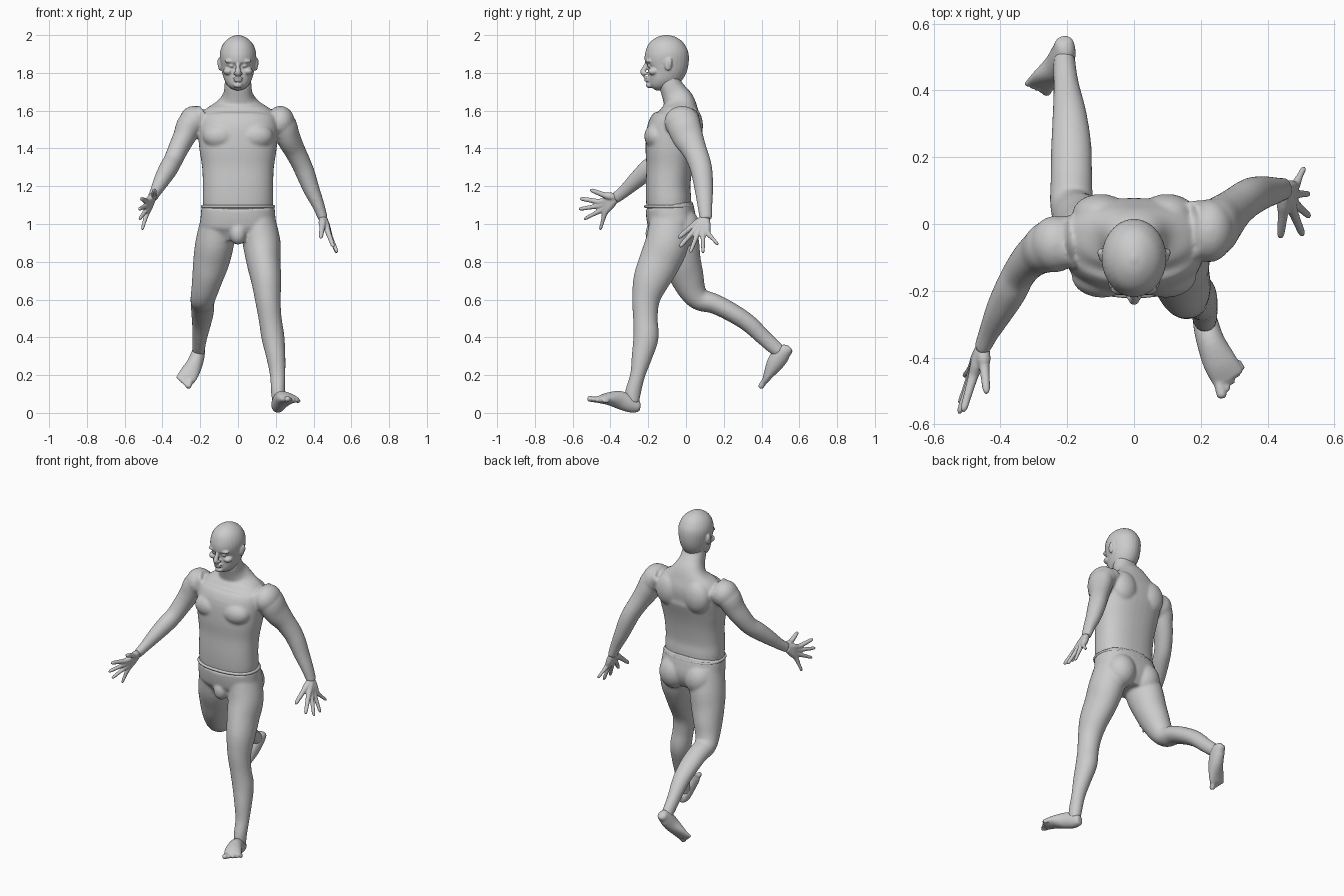
import bpy, bmesh
from mathutils import Vector, Matrix
from math import cos, sin, pi


def tube(bm, rings, side=(1, 0, 0), n=28, power=1.0, sub=4):
    """Smooth loft through rings (x, y, z, half width, half depth)."""
    p = [Vector(r) for r in rings]
    p = [2 * p[0] - p[1]] + p + [2 * p[-1] - p[-2]]
    pts = []
    for i in range(1, len(p) - 2):
        a, b, c, d = p[i - 1:i + 3]
        for k in range(sub):
            t = k / sub
            pts.append(0.5 * (2 * b + (c - a) * t + (2 * a - 5 * b + 4 * c - d) * t ** 2
                              + (3 * b - a - 3 * c + d) * t ** 3))
    pts.append(p[-2])
    loops = []
    for i, q in enumerate(pts):
        lo, hi = pts[max(i - 1, 0)], pts[min(i + 1, len(pts) - 1)]
        t = (Vector(hi[:3]) - Vector(lo[:3])).normalized()
        s = Vector(side)
        s = (s - t * s.dot(t)).normalized()
        u = t.cross(s)
        ring = []
        for k in range(n):
            ca, sa = cos(2 * pi * k / n), sin(2 * pi * k / n)
            ex = abs(ca) ** power * (1 if ca >= 0 else -1)
            ey = abs(sa) ** power * (1 if sa >= 0 else -1)
            ring.append(bm.verts.new(Vector(q[:3]) + s * ex * q[3] + u * ey * q[4]))
        loops.append(ring)
    for r0, r1 in zip(loops, loops[1:]):
        for k in range(n):
            bm.faces.new((r0[k], r0[(k + 1) % n], r1[(k + 1) % n], r1[k]))
    bm.faces.new(loops[0][::-1])
    bm.faces.new(loops[-1])


def ball(bm, c, r):
    m = Matrix.Translation(c) @ Matrix.Diagonal((*r, 1))
    bmesh.ops.create_uvsphere(bm, u_segments=24, v_segments=16, radius=1, matrix=m)


def pair(bm, c, r):
    for s in (-1, 1):
        ball(bm, (s * c[0], c[1], c[2]), r)


def finish(name, bm, voxel, smooth):
    """Fuse the overlapping volumes into one skin."""
    bmesh.ops.recalc_face_normals(bm, faces=bm.faces)
    me = bpy.data.meshes.new(name)
    bm.to_mesh(me)
    bm.free()
    for f in me.polygons:
        f.use_smooth = True
    ob = bpy.data.objects.new(name, me)
    bpy.context.collection.objects.link(ob)
    if voxel:
        rm = ob.modifiers.new("fuse", 'REMESH')
        rm.mode, rm.voxel_size, rm.use_smooth_shade = 'VOXEL', voxel, True
        sm = ob.modifiers.new("soften", 'SMOOTH')
        sm.factor, sm.iterations = 0.5, smooth
    return ob


# head with face features
bm = bmesh.new()
tube(bm, [(0, -.175, 1.718, .022, .02), (0, -.165, 1.732, .046, .04), (0, -.143, 1.76, .068, .07),
          (0, -.115, 1.8, .083, .1), (0, -.103, 1.84, .091, .114), (0, -.102, 1.89, .097, .117),
          (0, -.103, 1.93, .09, .107), (0, -.103, 1.965, .07, .085), (0, -.103, 1.99, .038, .048),
          (0, -.103, 2.001, .006, .008)])
tube(bm, [(0, -.2, 1.855, .01, .014), (0, -.218, 1.825, .012, .014), (0, -.229, 1.803, .016, .014),
          (0, -.218, 1.79, .014, .012)], sub=3)
pair(bm, (.014, -.214, 1.797), (.011, .013, .009))        # nostrils
pair(bm, (.038, -.195, 1.862), (.033, .018, .011))        # brows
pair(bm, (.034, -.191, 1.838), (.015, .015, .011))        # eyes
pair(bm, (.052, -.172, 1.808), (.026, .03, .02))          # cheekbones
ball(bm, (0, -.208, 1.773), (.028, .016, .007))           # lips
ball(bm, (0, -.206, 1.76), (.024, .015, .007))
ball(bm, (0, -.192, 1.735), (.024, .02, .016))            # chin
pair(bm, (.095, -.094, 1.845), (.011, .02, .034))         # ears
pair(bm, (.1, -.086, 1.855), (.01, .013, .024))
finish("head", bm, .005, 3)

# torso, neck and arms
bm = bmesh.new()
tube(bm, [(0, -.09, 1.075, .183, .117), (0, -.092, 1.13, .187, .12), (0, -.095, 1.2, .186, .118),
          (0, -.088, 1.3, .19, .122), (0, -.08, 1.4, .205, .135), (0, -.062, 1.5, .212, .143),
          (0, -.04, 1.56, .205, .122), (0, -.035, 1.61, .17, .098), (0, -.04, 1.65, .105, .083),
          (0, -.06, 1.69, .077, .07), (0, -.083, 1.74, .071, .06), (0, -.09, 1.8, .066, .058)],
     n=40, power=.85)
pair(bm, (.095, -.155, 1.465), (.092, .066, .07))         # chest muscles
pair(bm, (.1, .03, 1.52), (.085, .06, .1))                # shoulder blades
ball(bm, (-.235, -.06, 1.545), (.075, .085, .08))         # shoulders
ball(bm, (.225, -.02, 1.54), (.075, .095, .085))
tube(bm, [(-.18, -.05, 1.57, .06, .08), (-.25, -.065, 1.53, .07, .08), (-.285, -.085, 1.46, .06, .068),
          (-.315, -.11, 1.4, .054, .06), (-.345, -.15, 1.335, .05, .053), (-.37, -.2, 1.29, .05, .052),
          (-.402, -.26, 1.235, .043, .045), (-.434, -.325, 1.175, .031, .034),
          (-.456, -.375, 1.135, .024, .03)])
tube(bm, [(.17, -.02, 1.57, .06, .09), (.235, -.015, 1.53, .07, .09), (.265, .01, 1.46, .064, .083),
          (.3, .045, 1.39, .056, .066), (.335, .073, 1.32, .052, .06), (.36, .086, 1.26, .05, .056),
          (.39, .095, 1.18, .043, .049), (.425, .1, 1.1, .033, .04), (.452, .105, 1.025, .025, .033)])
finish("upper_body", bm, .008, 6)

# pelvis and legs
bm = bmesh.new()
tube(bm, [(0, -.09, 1.1, .192, .126), (0, -.08, 1.04, .198, .13), (0, -.07, .98, .195, .125),
          (0, -.07, .91, .13, .09)], n=40, power=.85)
pair(bm, (.09, -.015, .98), (.092, .09, .105))            # buttocks
ball(bm, (0, -.17, .95), (.045, .045, .06))
tube(bm, [(.1, -.08, 1.03, .095, .11), (.125, -.1, .9, .1, .115), (.135, -.14, .8, .09, .11),
          (.15, -.185, .7, .08, .096), (.158, -.212, .6, .068, .074), (.17, -.215, .5, .061, .065),
          (.185, -.212, .4, .061, .067), (.2, -.233, .3, .051, .055), (.21, -.256, .2, .041, .04),
          (.212, -.28, .11, .037, .042), (.215, -.285, .05, .033, .036)])
tube(bm, [(-.1, -.07, 1.03, .095, .11), (-.123, -.045, .9, .102, .115), (-.142, -.02, .8, .096, .1),
          (-.16, .005, .72, .083, .09), (-.177, .035, .645, .071, .072), (-.187, .075, .6, .065, .06),
          (-.187, .15, .578, .062, .053), (-.188, .24, .533, .06, .05), (-.193, .33, .475, .051, .047),
          (-.202, .41, .4, .039, .042), (-.207, .46, .355, .035, .04), (-.209, .5, .32, .032, .036)])
finish("lower_body", bm, .008, 6)

# waistband rim
bm = bmesh.new()
tube(bm, [(0, -.09, 1.086, .194, .129), (0, -.09, 1.093, .197, .132), (0, -.09, 1.1, .194, .129)],
     n=48, power=.85, sub=3)
finish("waistband", bm, 0, 0)


def foot(name, rings, side, big0, big1, small0, small1):
    """Sole lofted from the heel, with five toes fanned from big to small."""
    bm = bmesh.new()
    tube(bm, rings, side)
    for i in range(5):
        t = i / 4
        a, b = Vector(big0).lerp(Vector(small0), t), Vector(big1).lerp(Vector(small1), t)
        r = .016 if i == 0 else .0115 - .0005 * i
        tube(bm, [(*a, r, r), (*a.lerp(b, .6), r, r), (*a.lerp(b, .9), r * .9, r * .9),
                  (*b, r * .4, r * .4)], side, n=14)
    finish(name, bm, .005, 3)


foot("front_foot", [(.206, -.243, .032, .018, .018), (.208, -.255, .034, .029, .032),
                    (.213, -.29, .045, .037, .044), (.229, -.35, .068, .042, .048),
                    (.255, -.41, .075, .05, .034), (.28, -.455, .071, .05, .02),
                    (.288, -.468, .07, .045, .014)], (.97, .25, 0),
     (.25, -.455, .068), (.265, -.522, .076), (.31, -.41, .062), (.326, -.437, .062))
foot("back_foot", [(-.208, .553, .345, .016, .016), (-.208, .543, .337, .028, .028),
                   (-.211, .51, .315, .036, .046), (-.228, .472, .262, .042, .045),
                   (-.257, .44, .21, .05, .028), (-.276, .423, .18, .048, .018),
                   (-.281, .418, .172, .042, .013)], (.93, -.1, -.35),
     (-.25, .42, .175), (-.266, .392, .132), (-.305, .435, .21), (-.322, .415, .182))


def hand(name, wrist, knuckles, tips, thumb, side):
    """Palm bones and fingers radiating from the wrist."""
    bm = bmesh.new()
    w = Vector(wrist)
    k0, k1 = map(Vector, knuckles)
    for i, tip in enumerate(tips):
        k, e = k0.lerp(k1, i / 3), Vector(tip)
        s = w.lerp(k, .12)
        r = .0125 - .0008 * i
        tube(bm, [(*s, .021, .021), (*w.lerp(k, .6), .02, .02), (*k, .0155, .0155),
                  (*k.lerp(e, .5), r, r), (*k.lerp(e, .88), r * .85, r * .85),
                  (*e, r * .4, r * .4)], side, n=14)
    k, e = map(Vector, thumb)
    tube(bm, [(*w, .02, .02), (*w.lerp(k, .6), .021, .021), (*k, .0155, .0155),
              (*k.lerp(e, .8), .0115, .0115), (*e, .005, .005)], side, n=14)
    finish(name, bm, .0045, 3)


hand("raised_hand", (-.453, -.368, 1.14), [(-.482, -.458, 1.118), (-.482, -.428, 1.06)],
     [(-.512, -.562, 1.135), (-.524, -.568, 1.078), (-.522, -.54, 1.025), (-.508, -.455, .968)],
     [(-.448, -.43, 1.152), (-.441, -.508, 1.182)], (1, 0, 0))
hand("lowered_hand", (.45, .105, 1.035), [(.475, .04, .962), (.482, .115, .952)],
     [(.505, -.034, .878), (.526, .022, .848), (.524, .09, .845), (.51, .17, .89)],
     [(.446, .03, .985), (.438, -.042, .925)], (1, 0, 0))
